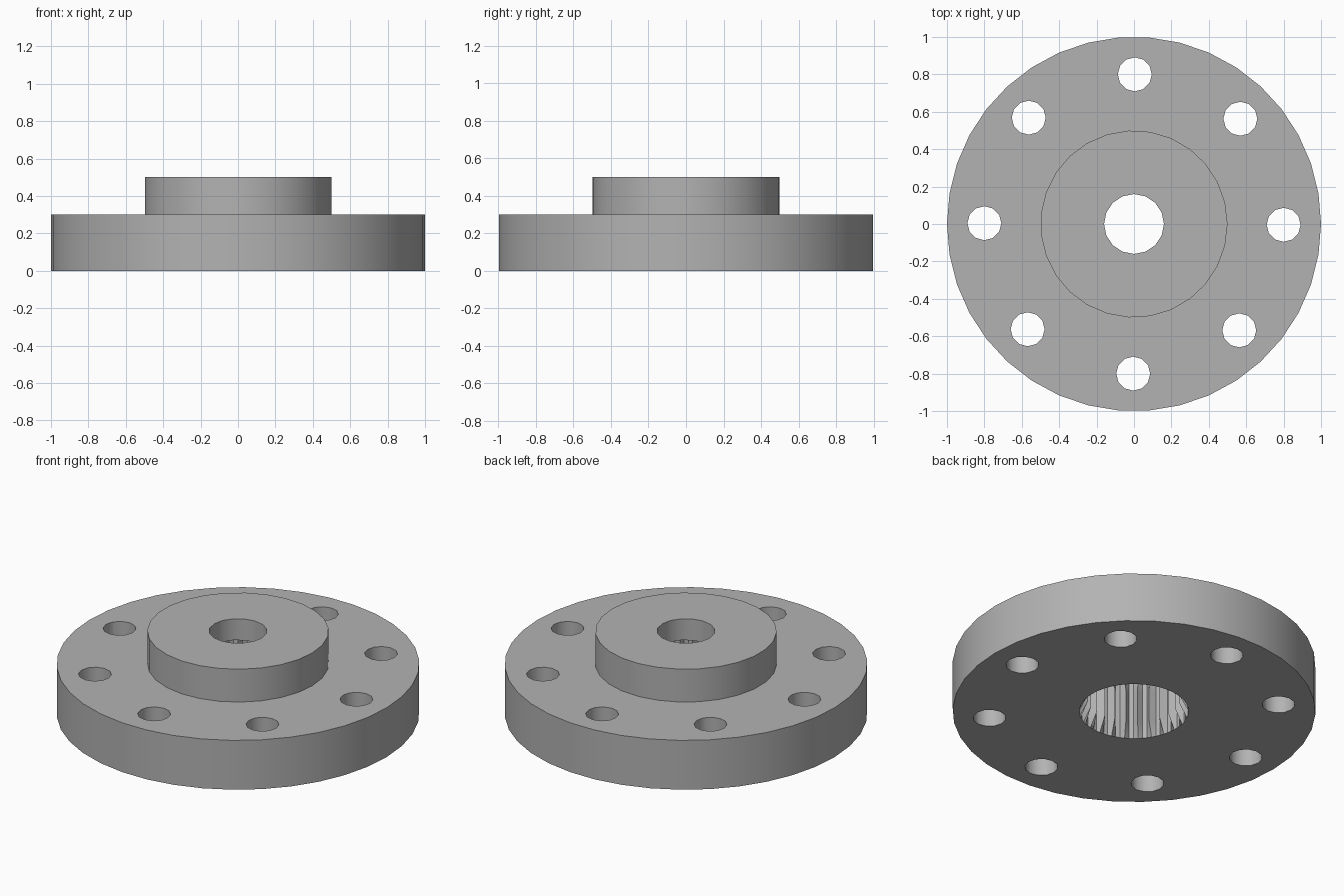
import bpy, bmesh
from math import cos, sin, pi, radians

cube = bpy.data.objects.get("Cube")
if cube:
    bpy.data.objects.remove(cube, do_unlink=True)

metal = bpy.data.materials.new("grey_metal")
grey = (0.45, 0.45, 0.45, 1)
metal.diffuse_color = grey
metal.use_nodes = True
metal.node_tree.nodes["Principled BSDF"].inputs["Base Color"].default_value = grey


def loft(name, rings, cx=0, cy=0):
    """Closed solid through rings of (z, radii), first point on +x."""
    bm = bmesh.new()
    rows = []
    for z, radii in rings:
        n = len(radii)
        rows.append([bm.verts.new((cx + r * cos(2 * pi * i / n), cy + r * sin(2 * pi * i / n), z))
                     for i, r in enumerate(radii)])
    for a, b in zip(rows, rows[1:]):
        for i in range(n):
            j = (i + 1) % n
            bm.faces.new((a[i], a[j], b[j], b[i]))
    bm.faces.new(rows[0][::-1])
    bm.faces.new(rows[-1])
    bmesh.ops.recalc_face_normals(bm, faces=bm.faces)
    mesh = bpy.data.meshes.new(name)
    bm.to_mesh(mesh)
    bm.free()
    mesh.materials.append(metal)
    obj = bpy.data.objects.new(name, mesh)
    bpy.context.collection.objects.link(obj)
    return obj


def prism(name, radius, sides, z0, z1, cx=0, cy=0):
    return loft(name, [(z0, [radius] * sides), (z1, [radius] * sides)], cx, cy)


def combine(target, tool, operation):
    mod = target.modifiers.new(tool.name, 'BOOLEAN')
    mod.operation = operation
    mod.solver = 'EXACT'
    mod.object = tool
    bpy.context.view_layer.objects.active = target
    bpy.ops.object.modifier_apply(modifier=mod.name)
    bpy.data.objects.remove(tool, do_unlink=True)


# Flange disc with raised hub
flange = prism("flange", 1.0, 38, 0, 0.3)
combine(flange, prism("hub", 0.5, 27, 0.15, 0.5), 'UNION')

# Splined socket from below: 25 teeth, tapered at both ends
root, tip, teeth = 0.3, 0.255, 25
plain = [root] * (3 * teeth)
toothed = [root, root, tip] * teeth
combine(flange, loft("socket", [(-0.05, plain), (0, plain), (0.09, toothed),
                                (0.28, toothed), (0.37, plain)]), 'DIFFERENCE')

# Central screw bore
combine(flange, prism("bore", 0.16, 16, 0.3, 0.6), 'DIFFERENCE')

# Ring of eight bolt holes
for k in range(8):
    a = k * pi / 4 - radians(0.3)
    combine(flange, prism("bolt_hole", 0.091, 12, -0.1, 0.4, 0.8 * cos(a), 0.8 * sin(a)), 'DIFFERENCE')

bpy.ops.object.select_all(action='DESELECT')
flange.select_set(True)
bpy.context.view_layer.objects.active = flange
bpy.ops.object.shade_smooth_by_angle(angle=radians(32))
